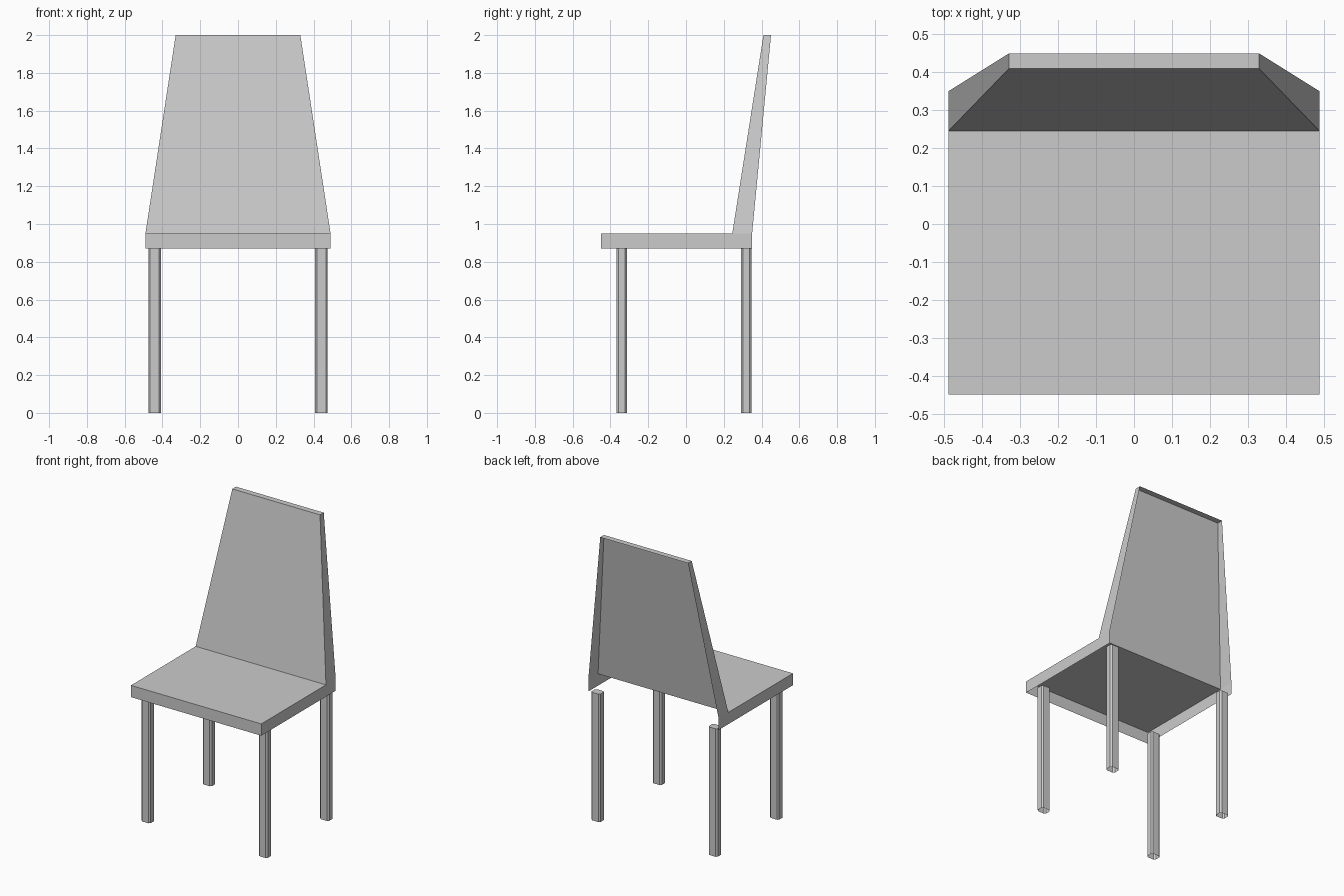
import bpy

if "Cube" in bpy.data.objects:
    bpy.data.objects.remove(bpy.data.objects["Cube"])


def make_object(name, verts, faces):
    mesh = bpy.data.meshes.new(name)
    mesh.from_pydata(verts, [], faces)
    mesh.update()
    obj = bpy.data.objects.new(name, mesh)
    bpy.context.collection.objects.link(obj)
    return obj


def lofted_shell(name, profile, open_segments=()):
    """Mirror a side profile of (half width, y, z) points and bridge both sides."""
    n = len(profile)
    verts = [(s * w, y, z) for s in (1, -1) for w, y, z in profile]
    faces = [tuple(range(n)), tuple(reversed(range(n, 2 * n)))]
    for i in range(n):
        if i not in open_segments:
            j = (i + 1) % n
            faces.append((j, i, i + n, j + n))
    return make_object(name, verts, faces)


# Seat: thin pan, open underneath and at the rear
lofted_shell("seat", [
    (0.49, -0.45, 0.87), (0.49, 0.35, 0.87), (0.49, 0.35, 0.95),
    (0.49, 0.245, 0.95), (0.49, -0.45, 0.95)], open_segments=(0, 1, 2))

# Backrest: tapered leaning shell, open at the rear and where it meets the seat
lofted_shell("backrest", [
    (0.49, 0.245, 0.95), (0.49, 0.35, 0.95),
    (0.33, 0.45, 2.0), (0.33, 0.41, 2.0)], open_segments=(0, 1))


# Legs: posts with chamfered corners, capped on top and open at the floor
def leg(name, cx, cy, hx=0.034, hy=0.027, c=0.01, height=0.87):
    ring = [(hx, -hy + c), (hx, hy - c), (hx - c, hy), (-hx + c, hy),
            (-hx, hy - c), (-hx, -hy + c), (-hx + c, -hy), (hx - c, -hy)]
    verts = [(cx + x, cy + y, z) for z in (0, height) for x, y in ring]
    n = len(ring)
    faces = [(i, (i + 1) % n, (i + 1) % n + n, i + n) for i in range(n)]
    faces.append(tuple(range(n, 2 * n)))
    make_object(name, verts, faces)


for side, sx in (("left", -1), ("right", 1)):
    leg(f"front_leg_{side}", sx * 0.441, -0.34)
    leg(f"back_leg_{side}", sx * 0.441, 0.319)
